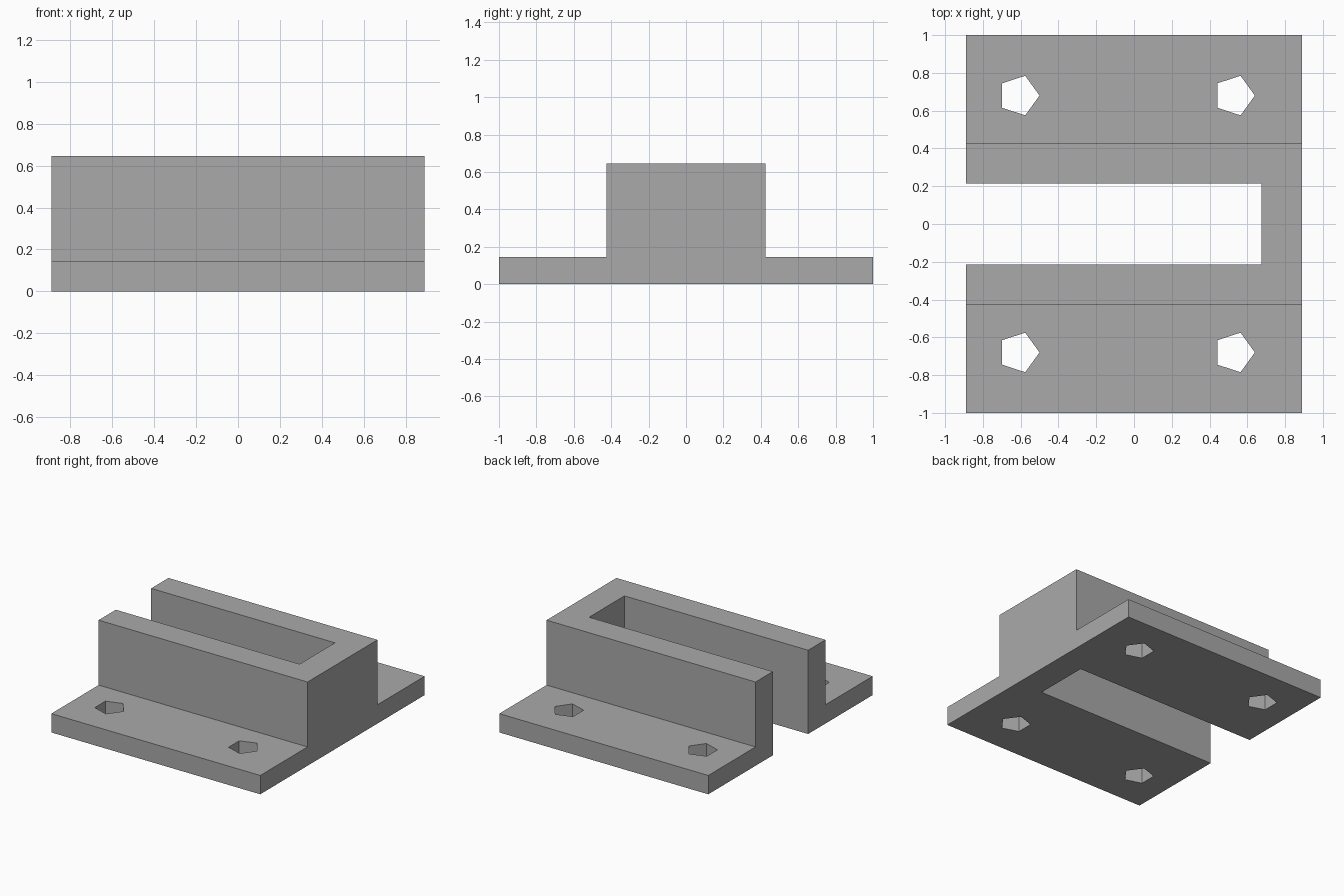
import bpy
import bmesh
from math import cos, sin, tau
from mathutils import Vector

cube = bpy.data.objects.get("Cube")
if cube:
    bpy.data.objects.remove(cube, do_unlink=True)

HALF_X, HALF_Y = 0.89, 1.0
BASE_H, TOP_H = 0.145, 0.645
BLOCK_Y = 0.425            # half width of the raised block
SLOT_Y, SLOT_END = 0.215, 0.675
HOLE_R, HOLE_Y = 0.11, 0.68


def add_prism(bm, points, direction):
    """Extrude a closed outline into a solid."""
    face = bm.faces.new([bm.verts.new(p) for p in points])
    moved = bmesh.ops.extrude_face_region(bm, geom=[face], use_keep_orig=True)
    verts = [g for g in moved["geom"] if isinstance(g, bmesh.types.BMVert)]
    bmesh.ops.translate(bm, verts=verts, vec=Vector(direction))


def make_object(name, bm):
    bmesh.ops.recalc_face_normals(bm, faces=bm.faces)
    mesh = bpy.data.meshes.new(name)
    bm.to_mesh(mesh)
    bm.free()
    obj = bpy.data.objects.new(name, mesh)
    bpy.context.collection.objects.link(obj)
    return obj


# Flanged block: stepped profile run along x
half = [(HALF_Y, 0), (HALF_Y, BASE_H), (BLOCK_Y, BASE_H), (BLOCK_Y, TOP_H)]
profile = half + [(-y, z) for y, z in reversed(half)]
bm = bmesh.new()
add_prism(bm, [(-HALF_X, y, z) for y, z in profile], (2 * HALF_X, 0, 0))
bracket = make_object("slotted_bracket", bm)

# Cutter: open-ended slot and four five-sided bolt holes
bm = bmesh.new()
slot = [(-1.2, -SLOT_Y), (SLOT_END, -SLOT_Y), (SLOT_END, SLOT_Y), (-1.2, SLOT_Y)]
outlines = [slot]
for cx in (-0.61, 0.53):
    for cy in (-HOLE_Y, HOLE_Y):
        outlines.append([(cx + HOLE_R * cos(tau * i / 5),
                          cy + HOLE_R * sin(tau * i / 5)) for i in range(5)])
for outline in outlines:
    add_prism(bm, [(x, y, -0.2) for x, y in outline], (0, 0, 1.2))
cutter = make_object("slot_and_hole_cutter", bm)
cutter.hide_render = True

# Cut the openings and discard the cutter
cut = bracket.modifiers.new("openings", "BOOLEAN")
cut.operation = "DIFFERENCE"
cut.solver = "EXACT"
cut.object = cutter
bpy.context.view_layer.objects.active = bracket
bpy.ops.object.modifier_apply(modifier=cut.name)
bpy.data.objects.remove(cutter, do_unlink=True)

# Plain grey finish
grey = bpy.data.materials.new("plain_grey")
grey.use_nodes = True
colour = (0.4, 0.4, 0.4, 1)
grey.diffuse_color = colour
grey.node_tree.nodes["Principled BSDF"].inputs["Base Color"].default_value = colour
bracket.data.materials.clear()
bracket.data.materials.append(grey)
